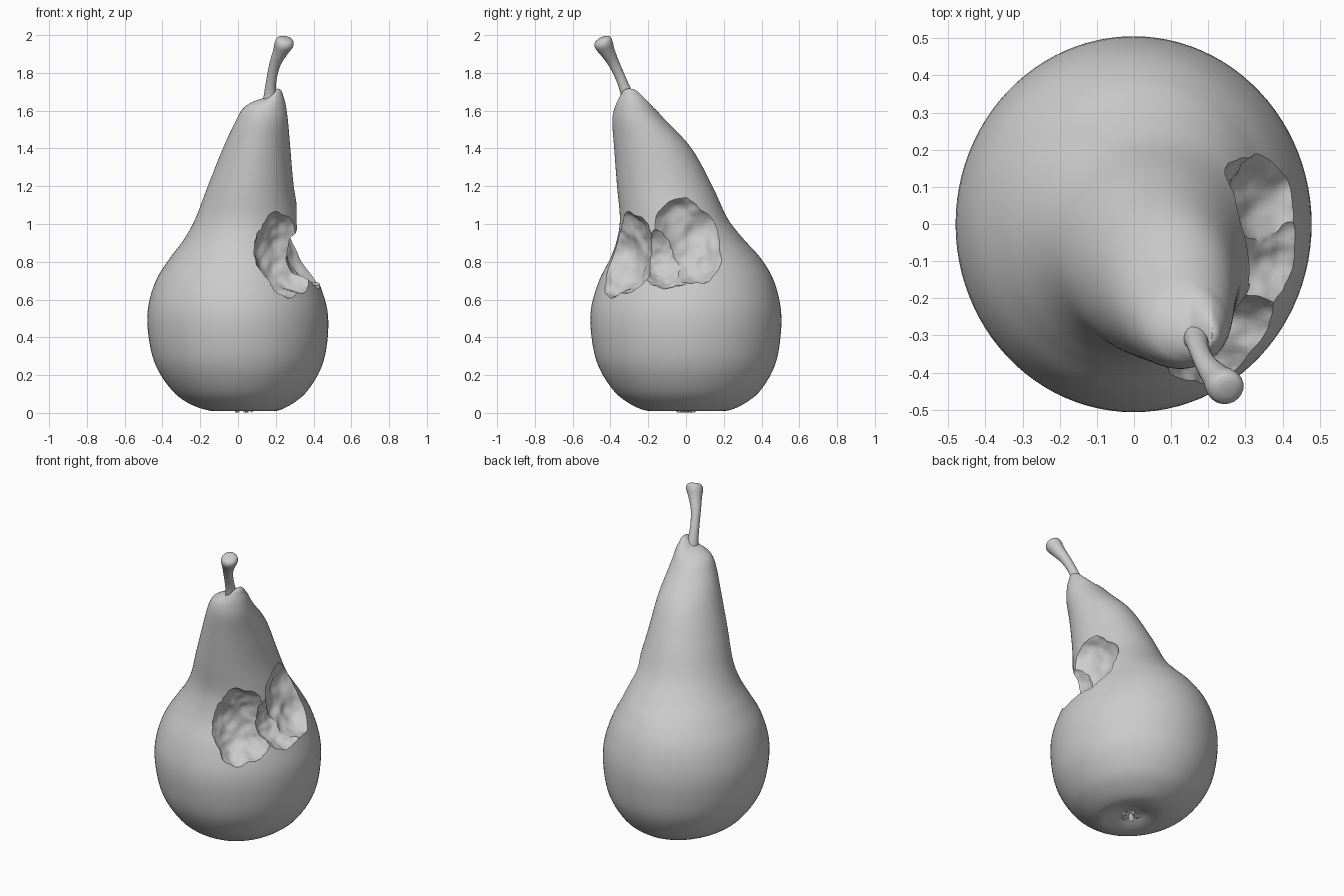
import bpy, bmesh, math
from mathutils import Vector, noise

if "Cube" in bpy.data.objects:
    bpy.data.objects.remove(bpy.data.objects["Cube"])

SEG = 96


def spline(rows, steps):
    """Catmull-Rom interpolation through rows of numbers."""
    out = []
    n = len(rows)
    for i in range(n - 1):
        a, b, c, d = rows[max(i - 1, 0)], rows[i], rows[i + 1], rows[min(i + 2, n - 1)]
        for s in range(steps):
            t = s / steps
            out.append([0.5 * (2 * q + (r - p) * t + (2 * p - 5 * q + 4 * r - u) * t * t
                               + (3 * q - p - 3 * r + u) * t ** 3)
                        for p, q, r, u in zip(a, b, c, d)])
    out.append(list(rows[-1]))
    return out


def make_object(name, bm):
    bmesh.ops.recalc_face_normals(bm, faces=bm.faces)
    me = bpy.data.meshes.new(name)
    bm.to_mesh(me)
    bm.free()
    ob = bpy.data.objects.new(name, me)
    bpy.context.collection.objects.link(ob)
    return ob


def loft(name, rings):
    """Skin closed rings of points and cap both ends."""
    bm = bmesh.new()
    loops = [[bm.verts.new(p) for p in ring] for ring in rings]
    n = len(loops[0])
    for a, b in zip(loops, loops[1:]):
        for i in range(n):
            j = (i + 1) % n
            bm.faces.new((a[i], a[j], b[j], b[i]))
    bm.faces.new(loops[0][::-1])
    bm.faces.new(loops[-1])
    return make_object(name, bm)


def smooth(ob, angle):
    bpy.ops.object.select_all(action='DESELECT')
    ob.select_set(True)
    bpy.context.view_layer.objects.active = ob
    bpy.ops.object.shade_smooth_by_angle(angle=math.radians(angle))


# Pear body: z, x min, x max, y min, y max (starts inside the base dimple)
profile = [
    (0.050, 0.02, 0.04, -0.01, 0.01),
    (0.045, -0.03, 0.09, -0.06, 0.06),
    (0.018, -0.09, 0.16, -0.14, 0.14),
    (0.012, -0.15, 0.21, -0.21, 0.22),
    (0.050, -0.26, 0.29, -0.30, 0.31),
    (0.120, -0.35, 0.37, -0.385, 0.395),
    (0.250, -0.435, 0.445, -0.465, 0.47),
    (0.400, -0.473, 0.475, -0.50, 0.50),
    (0.550, -0.477, 0.472, -0.503, 0.502),
    (0.700, -0.435, 0.425, -0.46, 0.465),
    (0.820, -0.36, 0.37, -0.40, 0.395),
    (0.920, -0.285, 0.345, -0.365, 0.305),
    (1.030, -0.225, 0.325, -0.35, 0.22),
    (1.200, -0.16, 0.295, -0.365, 0.14),
    (1.400, -0.08, 0.277, -0.38, 0.03),
    (1.540, -0.015, 0.265, -0.39, -0.10),
    (1.610, 0.025, 0.255, -0.38, -0.165),
    (1.645, 0.075, 0.24, -0.36, -0.215),
    (1.665, 0.13, 0.225, -0.335, -0.26),
    (1.670, 0.17, 0.19, -0.31, -0.29),
]
rings = []
for z, x0, x1, y0, y1 in spline(profile, 5):
    ring = []
    for i in range(SEG):
        a = 2 * math.pi * i / SEG
        x = (x0 + x1) / 2 + (x1 - x0) / 2 * math.cos(a)
        y = (y0 + y1) / 2 + (y1 - y0) / 2 * math.sin(a)
        # Raised shoulder beside the stem
        lift = 0.05 * max(0, (z - 1.6) / 0.07) * max(0, min(1, (x - 0.15) / 0.06))
        ring.append((x, y, z + lift))
    rings.append(ring)
body = loft("pear_body", rings)


# Bite marks: lumpy balls subtracted from the body
def bite(center, radius, seed):
    bm = bmesh.new()
    bmesh.ops.create_icosphere(bm, subdivisions=5, radius=1)
    for v in bm.verts:
        d = v.co.normalized()
        p = d * 2.2 + Vector((seed, seed * 0.7, 0))
        lump = 0.10 * noise.noise(p) + 0.045 * noise.noise(p * 2.7)
        v.co = Vector(center) + Vector([k * r for k, r in zip(d, radius)]) * (1 + lump)
    cutter = make_object("bite_cutter", bm)
    cutter.hide_render = True
    mod = body.modifiers.new("bite", 'BOOLEAN')
    mod.operation = 'DIFFERENCE'
    mod.solver = 'EXACT'
    mod.object = cutter
    bpy.context.view_layer.objects.active = body
    bpy.ops.object.modifier_apply(modifier=mod.name)
    bpy.data.objects.remove(cutter)


bite((0.50, 0.03, 0.95), (0.28, 0.27, 0.29), 3.1)
bite((0.32, -0.38, 0.86), (0.24, 0.21, 0.25), 8.4)
bite((0.47, -0.12, 0.84), (0.22, 0.20, 0.19), 5.7)
smooth(body, 35)

# Stem: x, y, z, radius
path = [
    (0.170, -0.295, 1.60, 0.045), (0.170, -0.315, 1.69, 0.032),
    (0.178, -0.345, 1.77, 0.027), (0.197, -0.382, 1.85, 0.030),
    (0.225, -0.415, 1.91, 0.040), (0.243, -0.435, 1.95, 0.050),
    (0.250, -0.443, 1.975, 0.044), (0.253, -0.446, 1.985, 0.024),
]
axis = Vector((0.2, -0.4, 0.9)).normalized()
u = axis.orthogonal().normalized()
w = axis.cross(u)
stem_rings = []
for x, y, z, r in spline(path, 4):
    stem_rings.append([Vector((x, y, z)) + r * (u * math.cos(k * math.pi / 10)
                       + w * math.sin(k * math.pi / 10)) for k in range(20)])
smooth(loft("stem", stem_rings), 50)

# Dried blossom end: small curled sepals in the base dimple
bm = bmesh.new()
for k in range(5):
    a = 2 * math.pi * k / 5
    out = Vector((math.cos(a), math.sin(a), 0))
    side = Vector((-out.y, out.x, 0))
    c = Vector((0.03, 0, 0))
    secs = []
    for r, z, wd in ((0.0, 0.05, 0.018), (0.022, 0.018, 0.018), (0.042, 0.002, 0.012), (0.060, 0.014, 0.003)):
        p = c + out * r + Vector((0, 0, z))
        secs.append([bm.verts.new(q) for q in (p - side * wd, p + side * wd,
                     p + side * wd + Vector((0, 0, 0.01)), p - side * wd + Vector((0, 0, 0.01)))])
    for s, t in zip(secs, secs[1:]):
        for i in range(4):
            bm.faces.new((s[i], s[(i + 1) % 4], t[(i + 1) % 4], t[i]))
    bm.faces.new(secs[0])
    bm.faces.new(secs[-1][::-1])
smooth(make_object("blossom_end", bm), 60)
